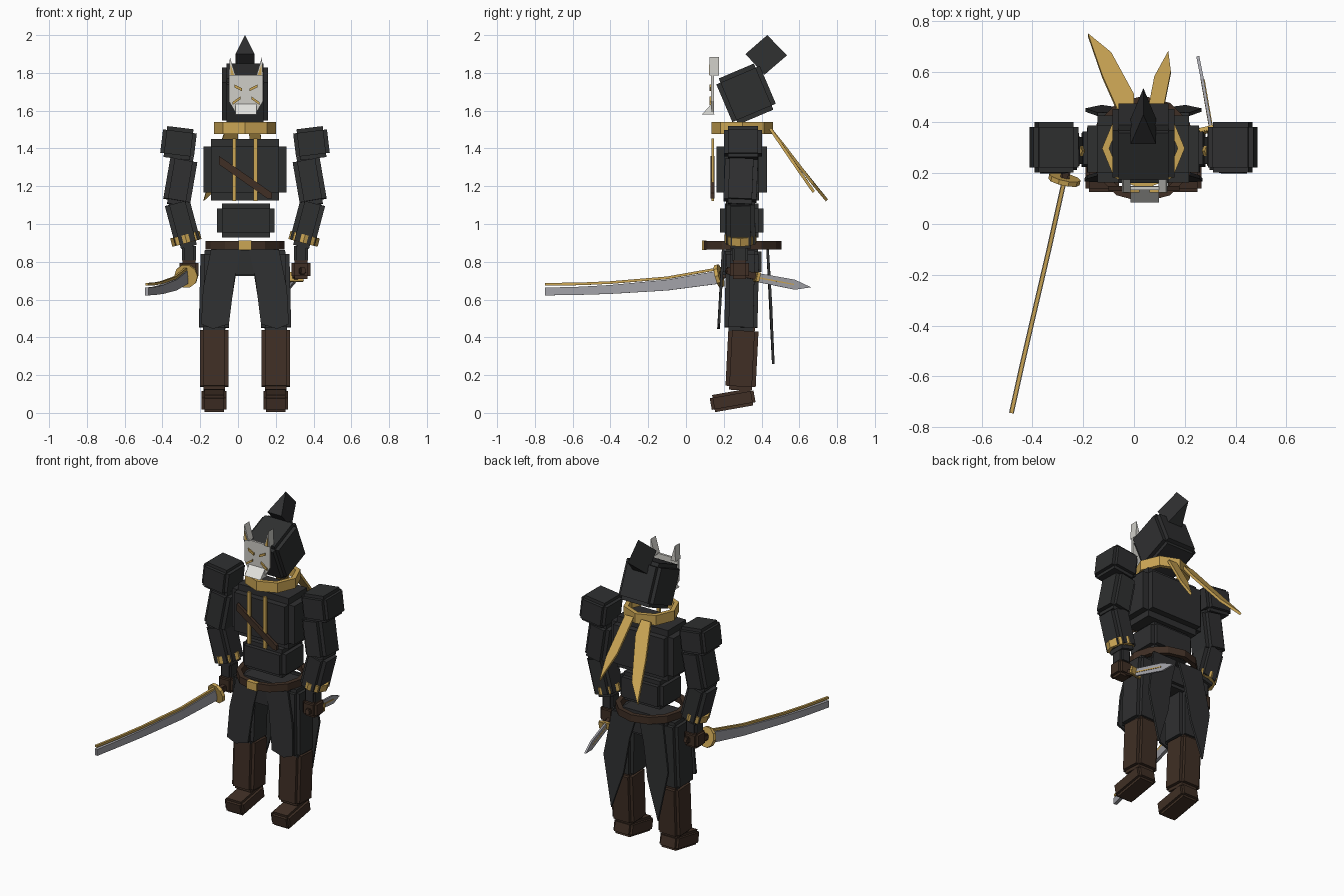
import bpy, math
from mathutils import Vector, Matrix

CX, CY = 0.037, 0.295        # body axis


def mat(name, r, g, b):
    m = bpy.data.materials.new(name)
    m.diffuse_color = (r, g, b, 1)
    return m


BLACK = mat("charcoal cloth", 0.028, 0.029, 0.030)
BROWN = mat("dark leather", 0.050, 0.028, 0.018)
GOLD = mat("gold", 0.60, 0.38, 0.09)
STEEL = mat("steel", 0.36, 0.36, 0.39)
BONE = mat("pale mask", 0.62, 0.61, 0.57)
WHITE = mat("white snout", 0.76, 0.76, 0.73)


def make(name, verts, faces, m, matrix=None):
    me = bpy.data.meshes.new(name)
    me.from_pydata([tuple(matrix @ Vector(v)) if matrix else tuple(v) for v in verts], [], faces)
    me.materials.append(m)
    ob = bpy.data.objects.new(name, me)
    bpy.context.collection.objects.link(ob)
    # consistent outward normals
    import bmesh
    bm = bmesh.new()
    bm.from_mesh(me)
    bmesh.ops.recalc_face_normals(bm, faces=bm.faces)
    bm.to_mesh(me)
    bm.free()
    return ob


BOX = [(0, 1, 3, 2), (4, 6, 7, 5), (0, 4, 5, 1), (2, 3, 7, 6), (0, 2, 6, 4), (1, 5, 7, 3)]


def boxes(name, sizes, m, matrix):
    verts, faces = [], []
    for s in sizes:
        n = len(verts)
        verts += [(x * s[0] / 2, y * s[1] / 2, z * s[2] / 2)
                  for x in (-1, 1) for y in (-1, 1) for z in (-1, 1)]
        faces += [tuple(i + n for i in f) for f in BOX]
    return make(name, verts, faces, m, matrix)


def block(name, loc, size, m, inset=0.02, rx=0, ry=0, basis=None):
    """Three crossed boxes, giving a block with notched edges."""
    sizes = [[size[i] - (0 if i == k else 2 * inset) for i in range(3)] for k in range(3)]
    rot = basis or Matrix.Rotation(math.radians(ry), 4, 'Y') @ Matrix.Rotation(math.radians(rx), 4, 'X')
    return boxes(name, sizes, m, Matrix.Translation(loc) @ rot)


def aim(a, b):
    """Rotation whose z axis runs from a to b, keeping y nearly level."""
    z = (Vector(b) - Vector(a)).normalized()
    x = Vector((0, 1, 0)).cross(z).normalized()
    if abs(z.y) > 0.7:
        x = Vector((0, 0, 1)).cross(z).normalized()
    y = z.cross(x)
    return Matrix((x, y, z)).transposed().to_4x4()


def limb(name, a, b, w, d, m, inset=0.018):
    a, b = Vector(a), Vector(b)
    return block(name, (a + b) / 2, (w, d, (b - a).length), m, inset, basis=aim(a, b))


def prism(name, pts, vec, m):
    """Polygon pushed along a vector."""
    n = len(pts)
    verts = [Vector(p) for p in pts] + [Vector(p) + Vector(vec) for p in pts]
    faces = [tuple(range(n)), tuple(range(2 * n - 1, n - 1, -1))]
    faces += [(i, (i + 1) % n, (i + 1) % n + n, i + n) for i in range(n)]
    return make(name, verts, faces, m)


def ring(name, loc, ro, ri, h, n, m, basis=None, sy=1.0):
    verts = [(r * math.cos(t), sy * r * math.sin(t), z)
             for r, z in ((ro, -h / 2), (ro, h / 2), (ri, h / 2), (ri, -h / 2))
             for t in (2 * math.pi * i / n for i in range(n))]
    faces = [(k * n + i, k * n + (i + 1) % n, (k + 1) % 4 * n + (i + 1) % n, (k + 1) % 4 * n + i)
             for k in range(4) for i in range(n)]
    return make(name, verts, faces, m, Matrix.Translation(loc) @ (basis or Matrix()))


def ribbon(name, sections, side, m):
    """Curved bar from (x, y, low z, high z) sections."""
    s = Vector(side)
    verts = []
    for x, y, lo, hi in sections:
        verts += [Vector((x, y, lo)) - s, Vector((x, y, lo)) + s, Vector((x, y, hi)) + s, Vector((x, y, hi)) - s]
    n = len(sections)
    faces = [(0, 1, 2, 3), tuple(4 * n - 1 - i for i in range(4))]
    faces += [(4 * k + i, 4 * k + (i + 1) % 4, 4 * k + 4 + (i + 1) % 4, 4 * k + 4 + i)
              for k in range(n - 1) for i in range(4)]
    return make(name, verts, faces, m)


# Torso
block("chest", (CX, CY, 1.288), (0.44, 0.265, 0.325), BLACK, 0.04)
block("abdomen", (CX + 0.005, CY, 1.018), (0.305, 0.23, 0.18), BLACK, 0.026)
block("hips", (CX, CY, 0.80), (0.34, 0.21, 0.15), BLACK, 0.02)
ring("belt", (CX, CY, 0.887), 0.21, 0.18, 0.045, 12, BROWN)
boxes("buckle", [(0.07, 0.025, 0.05)], GOLD, Matrix.Translation((CX, 0.097, 0.887)))
for x in (-0.02, 0.093):
    boxes("chest_strap", [(0.02, 0.014, 0.33)], GOLD, Matrix.Translation((x, 0.142, 1.288)))
prism("diagonal_strap", [(-0.10, 0.13, 1.36), (-0.10, 0.13, 1.315), (0.155, 0.13, 1.135),
                         (0.18, 0.13, 1.135), (0.18, 0.13, 1.165)], (0, 0.02, 0), BROWN)

# Scarf with two trailing tails
ring("scarf", (CX, CY + 0.003, 1.508), 0.163, 0.135, 0.063, 8, GOLD)
prism("long_scarf_tail", [(0.0, 0.44, 1.50), (-0.065, 0.44, 1.50), (-0.125, 0.575, 1.325),
                          (-0.182, 0.74, 1.12), (-0.09, 0.665, 1.21), (0.0, 0.50, 1.425)], (0, 0.012, 0.01), GOLD)
prism("short_scarf_tail", [(0.055, 0.44, 1.50), (0.115, 0.44, 1.50), (0.145, 0.59, 1.28),
                           (0.135, 0.67, 1.165), (0.08, 0.57, 1.31)], (0, 0.012, 0.01), GOLD)

# Hooded head and wedge topknot
block("hood", (CX, 0.318, 1.688), (0.245, 0.25, 0.265), BLACK, 0.024, rx=23)
b = 0.05
make("topknot", [(CX - b, 0.315, 1.90), (CX + b, 0.315, 1.90), (CX - b, 0.415, 1.79), (CX + b, 0.415, 1.79),
                 (CX, 0.43, 2.0), (CX, 0.535, 1.893)],
     [(0, 1, 3, 2), (0, 4, 1), (2, 3, 5), (0, 2, 5, 4), (1, 4, 5, 3)], BLACK)

# Mask
MX = 0.042
prism("mask", [(MX - 0.09, 0.133, 1.79), (MX + 0.09, 0.133, 1.79), (MX + 0.09, 0.133, 1.65),
               (MX + 0.055, 0.133, 1.59), (MX - 0.055, 0.133, 1.59), (MX - 0.09, 0.133, 1.65)], (0, 0.014, 0), BONE)
prism("snout", [(MX - 0.056, 0.085, 1.58), (MX - 0.056, 0.15, 1.58), (MX - 0.056, 0.133, 1.635)],
      (0.112, 0, 0), WHITE)
for s in (-1, 1):
    def P(x, y, z):
        return (MX + s * x, y, z)
    prism("mask_ear", [P(0.055, 0.125, 1.785), P(0.09, 0.125, 1.785), P(0.085, 0.125, 1.885)], (0, 0.05, 0), BONE)
    prism("ear_lining", [P(0.063, 0.122, 1.79), P(0.083, 0.122, 1.79), P(0.082, 0.122, 1.845)], (0, 0.004, 0), GOLD)
    for nm, a, c in (("mask_brow", (0.06, 1.738), (0.02, 1.718)), ("mask_cheek", (0.072, 1.645), (0.03, 1.675))):
        prism(nm, [P(a[0], 0.125, a[1]), P(c[0], 0.125, c[1]), P(c[0], 0.125, c[1] - 0.015),
                   P(a[0], 0.125, a[1] - 0.015)], (0, 0.009, 0), GOLD)

# Arms, legs and coat panels on both sides
for s in (-1, 1):
    def S(x, y, z):
        return (CX + s * x, y, z)
    block("shoulder_pad", S(0.352, 0.302, 1.428), (0.18, 0.2, 0.165), BLACK, 0.02, ry=-7 * s)
    limb("upper_arm", S(0.365, 0.285, 1.10), S(0.32, 0.295, 1.36), 0.145, 0.175, BLACK, 0.024)
    elbow, wrist = S(0.365, 0.288, 1.135), S(0.297, 0.29, 0.88)
    limb("forearm", wrist, elbow, 0.135, 0.155, BLACK, 0.024)
    ring("wrist_band", S(0.313, 0.288, 0.922), 0.08, 0.06, 0.045, 8, GOLD, aim(wrist, elbow), 1.05)
    block("wrist", S(0.297, 0.285, 0.845), (0.075, 0.085, 0.10), BLACK, 0.012)
    block("glove", S(0.297, 0.283, 0.76), (0.10, 0.10, 0.10), BROWN, 0.016)

    limb("thigh", S(0.165, 0.29, 0.43), S(0.155, 0.30, 0.86), 0.16, 0.175, BLACK, 0.022)
    limb("shin", S(0.163, 0.288, 0.12), S(0.163, 0.305, 0.455), 0.152, 0.16, BROWN, 0.02)
    block("boot", S(0.163, 0.247, 0.067), (0.132, 0.235, 0.092), BROWN, 0.015, rx=10)
    # front panel, short
    prism("front_coat_panel", [S(0.02, 0.19, 0.865), S(0.18, 0.19, 0.865), S(0.222, 0.178, 0.66),
                               S(0.232, 0.167, 0.47), S(0.17, 0.165, 0.445), S(0.085, 0.167, 0.47),
                               S(0.055, 0.18, 0.71)], (0, 0.014, 0), BLACK)
    # rear tail, long and pointed
    prism("rear_coat_tail", [S(0.01, 0.425, 0.865), S(0.18, 0.425, 0.865), S(0.228, 0.442, 0.58),
                             S(0.165, 0.455, 0.26), S(0.085, 0.444, 0.50), S(0.05, 0.434, 0.72)],
          (0, 0.014, 0), BLACK)
prism("coat_front", [(CX - 0.09, 0.19, 0.86), (CX + 0.09, 0.19, 0.86), (CX + 0.07, 0.19, 0.73),
                     (CX - 0.07, 0.19, 0.73)], (0, 0.02, 0), BLACK)

# Curved sword in one hand
sword = [(-0.275, 0.17), (-0.335, -0.10), (-0.405, -0.40), (-0.442, -0.56), (-0.483, -0.745)]
low, high = (0.683, 0.648, 0.630, 0.625, 0.622), (0.752, 0.705, 0.677, 0.668, 0.663)
spine = (0.770, 0.722, 0.697, 0.690, 0.688)
side = (0.0095, -0.002, 0)
ribbon("sword_blade", [(x, y, a, c) for (x, y), a, c in zip(sword, low, high)], side, STEEL)
ribbon("sword_spine", [(x, y, a - 0.014, a) for (x, y), a in zip(sword, spine)], (0.007, -0.0015, 0), GOLD)
along = aim((-0.275, 0.17, 0.725), (-0.24, 0.33, 0.765))
ring("sword_guard", (-0.274, 0.175, 0.725), 0.063, 0.012, 0.02, 10, GOLD, along)
limb("sword_grip", (-0.274, 0.175, 0.727), (-0.24, 0.35, 0.765), 0.036, 0.04, BROWN, 0.006)

# Dagger pointing back from the other hand
limb("dagger_grip", (0.345, 0.21, 0.755), (0.302, 0.375, 0.722), 0.032, 0.036, BROWN, 0.006)
limb("dagger_guard", (0.304, 0.365, 0.722), (0.300, 0.383, 0.718), 0.09, 0.05, GOLD, 0.003)
prism("dagger_blade", [(0.296, 0.38, 0.74), (0.262, 0.575, 0.705), (0.245, 0.66, 0.665),
                       (0.262, 0.575, 0.652), (0.296, 0.38, 0.692)], (0.012, 0.002, 0), STEEL)
prism("dagger_inlay", [(0.294, 0.385, 0.719), (0.262, 0.57, 0.683), (0.262, 0.57, 0.677), (0.294, 0.385, 0.711)],
      (0.016, 0.002, 0), GOLD)
